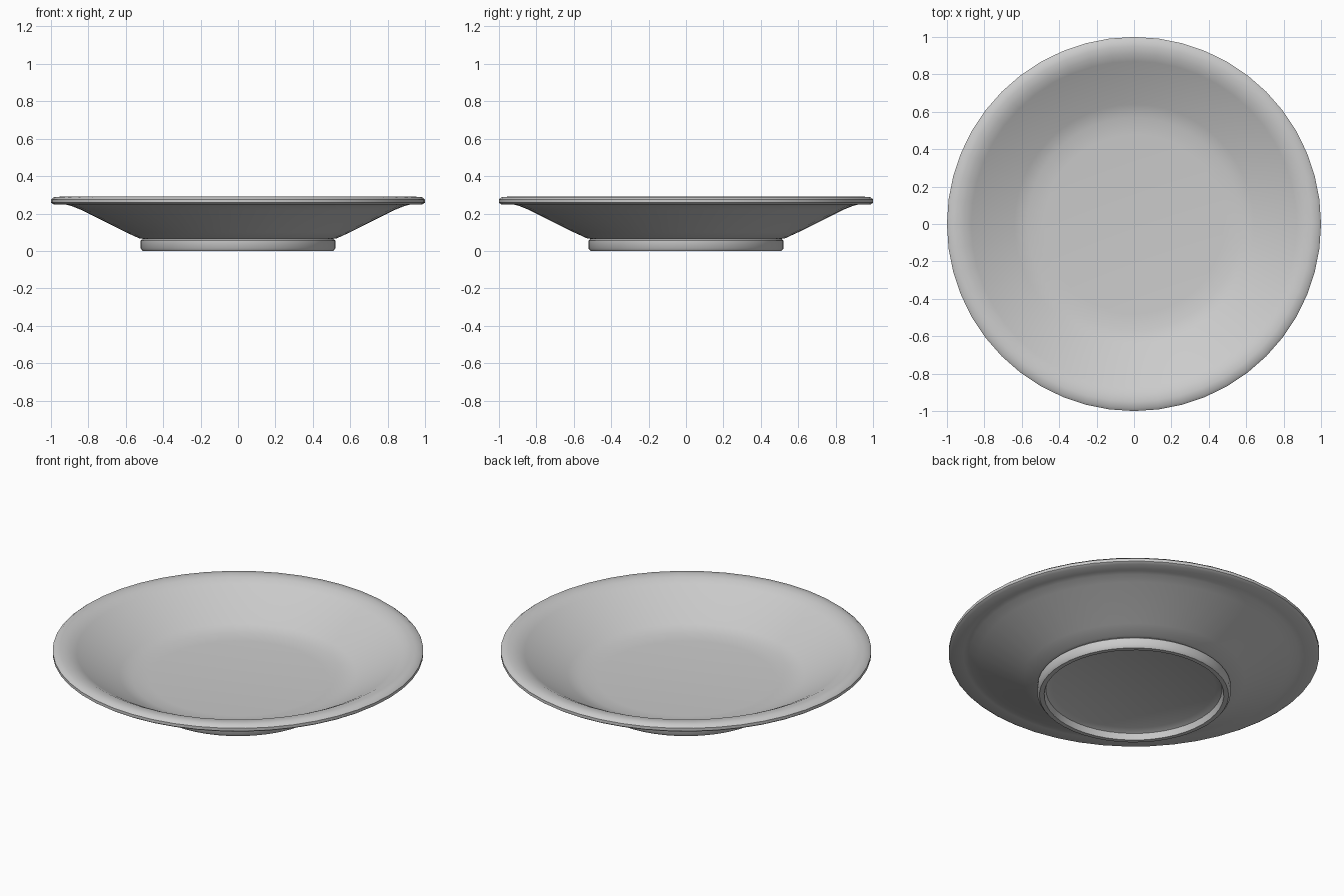
import bpy, bmesh, math

if "Cube" in bpy.data.objects:
    bpy.data.objects.remove(bpy.data.objects["Cube"])

SEGMENTS = 48

# Cross-section (radius, height): recessed base, foot ring, outer wall, rim, inner bowl
profile = [
    (0.0, 0.05), (0.44, 0.05), (0.475, 0.035), (0.485, 0.0),
    (0.51, 0.0), (0.522, 0.015), (0.522, 0.055), (0.51, 0.065), (0.53, 0.068),
    (0.60, 0.10), (0.84, 0.22), (0.89, 0.24), (0.92, 0.248),
    (0.985, 0.248), (1.0, 0.258), (1.0, 0.275), (0.985, 0.287),
    (0.95, 0.29), (0.91, 0.285), (0.87, 0.265),
    (0.64, 0.132), (0.57, 0.112), (0.48, 0.105), (0.0, 0.105),
]


def lathe(name, points, segments):
    bm = bmesh.new()
    verts = [bm.verts.new((r, 0, z)) for r, z in points]
    edges = [bm.edges.new(pair) for pair in zip(verts, verts[1:])]
    bmesh.ops.spin(bm, geom=verts + edges, cent=(0, 0, 0), axis=(0, 0, 1),
                   angle=math.tau, steps=segments, use_duplicate=False)
    bmesh.ops.remove_doubles(bm, verts=bm.verts, dist=1e-4)
    bmesh.ops.recalc_face_normals(bm, faces=bm.faces)
    mesh = bpy.data.meshes.new(name)
    bm.to_mesh(mesh)
    bm.free()
    obj = bpy.data.objects.new(name, mesh)
    bpy.context.collection.objects.link(obj)
    return obj


# Footed plate, turned in one piece
plate = lathe("plate", profile, SEGMENTS)
bpy.context.view_layer.objects.active = plate
plate.select_set(True)
bpy.ops.object.shade_smooth_by_angle(angle=math.radians(50))
